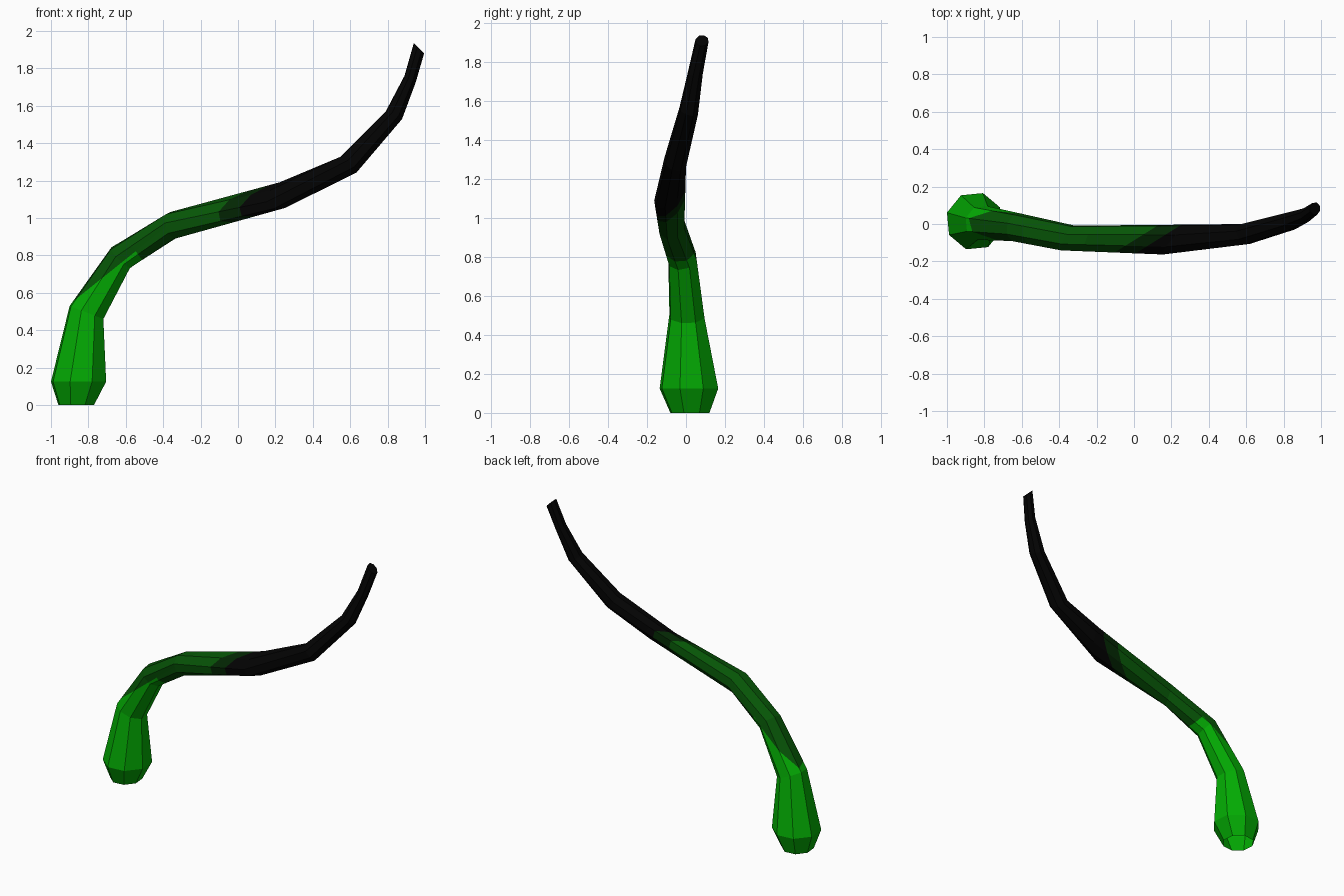
import bpy, bmesh
from math import cos, sin, radians
from mathutils import Vector

cube = bpy.data.objects.get("Cube")
if cube:
    bpy.data.objects.remove(cube, do_unlink=True)


def material(name, rgb):
    m = bpy.data.materials.new(name)
    m.use_nodes = True
    m.diffuse_color = (*rgb, 1)
    m.node_tree.nodes["Principled BSDF"].inputs["Base Color"].default_value = (*rgb, 1)
    return m


SIDES = 8
TWIST = radians(28)
REACH = 0.956  # how far a twisted octagon reaches along its axes

# Each section: outer (x, z), inner (x, z), centre y, half depth, skew along the stalk by y
sections = [
    ((-0.96, 0.0), (-0.77, 0.0), 0.02, 0.10, 0),
    ((-1.0, 0.125), (-0.705, 0.125), 0.015, 0.15, 0),
    ((-0.90, 0.53), (-0.72, 0.46), 0.005, 0.09, 0),
    ((-0.68, 0.84), (-0.575, 0.735), -0.018, 0.073, 0.2),
    ((-0.37, 1.03), (-0.335, 0.89), -0.075, 0.066, 0.5),
    ((0.20, 1.175), (0.275, 1.07), -0.083, 0.08, 1.1),
    ((0.55, 1.33), (0.63, 1.24), -0.055, 0.055, -0.3),
    ((0.79, 1.57), (0.875, 1.525), 0.014, 0.047, -0.3),
    ((0.89, 1.76), (0.95, 1.725), 0.048, 0.038, 0),
    ((0.94, 1.935), (0.995, 1.88), 0.082, 0.033, 0),
]

# Loft the bent, tapering stalk through its sections, open at the foot
bm = bmesh.new()
rings = []
for outer, inner, y, depth, skew in sections:
    o = Vector((outer[0], y, outer[1]))
    i = Vector((inner[0], y, inner[1]))
    across = (i - o) / 2 / REACH
    along = Vector((-across.z, 0, across.x)).normalized()
    ring = []
    for s in range(SIDES):
        a = TWIST + radians(360 * s / SIDES)
        dy = depth / REACH * sin(a)
        p = (o + i) / 2 + across * cos(a) + along * skew * dy + Vector((0, dy, 0))
        ring.append(bm.verts.new(p))
    rings.append(ring)
for low, high in zip(rings, rings[1:]):
    for s in range(SIDES):
        t = (s + 1) % SIDES
        bm.faces.new((low[s], low[t], high[t], high[s]))
bm.faces.new(rings[-1])

# Slanted colour borders: point, direction, material beyond the border
borders = [
    (Vector((-0.80, 0, 0.62)), Vector((-0.8, 0, 1)), 1),
    (Vector((-0.53, 0, 0.80)), Vector((0.8, 0, 0.6)), 1),
    (Vector((0.14, 0, 1.1)), Vector((1, -1.6, 0)), 2),
    (Vector((0.26, 0, 1.1)), Vector((1, -1.6, 0)), 3),
]
for co, no, index in borders:
    bmesh.ops.bisect_plane(bm, geom=bm.verts[:] + bm.edges[:] + bm.faces[:],
                           dist=1e-5, plane_co=co, plane_no=no.normalized())
bmesh.ops.recalc_face_normals(bm, faces=bm.faces[:])
for f in bm.faces:
    c = f.calc_center_median()
    f.material_index = max([0] + [n for co, no, n in borders if (c - co).dot(no) > 0])

mesh = bpy.data.meshes.new("curved_stalk")
bm.to_mesh(mesh)
bm.free()
for name, rgb in (("bright_green", (0.001, 0.41, 0.001)),
                  ("deep_green", (0.002, 0.09, 0.002)),
                  ("dark_green", (0.001, 0.02, 0.001)),
                  ("near_black", (0.001, 0.001, 0.001))):
    mesh.materials.append(material(name, rgb))
bpy.context.collection.objects.link(bpy.data.objects.new("curved_stalk", mesh))
